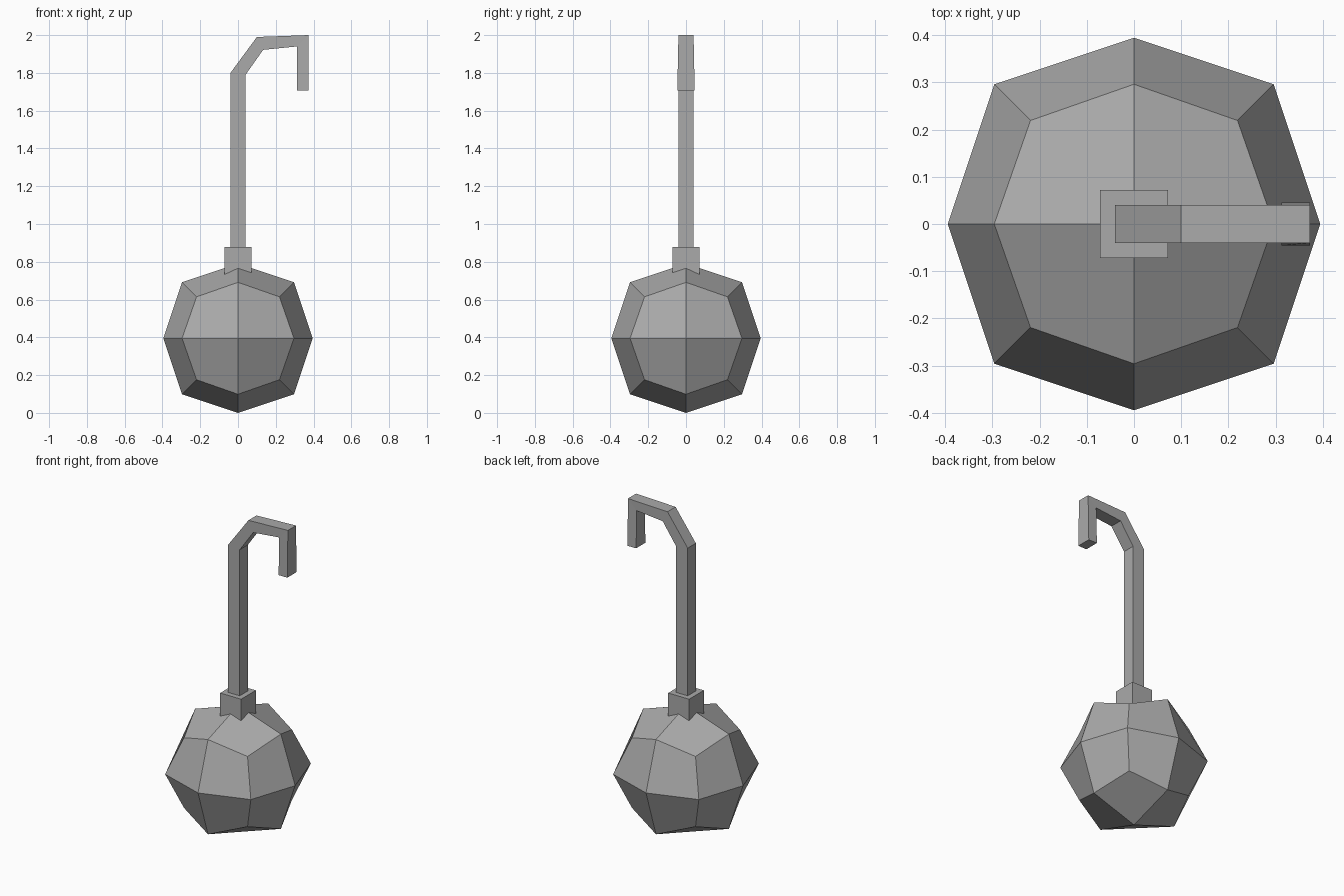
import bpy
import bmesh
from mathutils import Matrix, Vector

cube = bpy.data.objects.get("Cube")
if cube:
    bpy.data.objects.remove(cube, do_unlink=True)

metal = bpy.data.materials.new("grey_metal")
metal.use_nodes = True
GREY = (0.4, 0.4, 0.4, 1)
metal.diffuse_color = GREY
metal.node_tree.nodes["Principled BSDF"].inputs["Base Color"].default_value = GREY


def add_object(name, bm, location=(0, 0, 0)):
    bmesh.ops.recalc_face_normals(bm, faces=bm.faces)
    mesh = bpy.data.meshes.new(name)
    bm.to_mesh(mesh)
    bm.free()
    mesh.materials.append(metal)
    obj = bpy.data.objects.new(name, mesh)
    obj.location = location
    bpy.context.collection.objects.link(obj)
    return obj


# Faceted ball: a cube split once, edge and corner points drawn inwards
R = 0.395
bm = bmesh.new()
bmesh.ops.create_cube(bm, size=2 * R)
bmesh.ops.subdivide_edges(bm, edges=bm.edges[:], cuts=1, use_grid_fill=True)
pull = {1: 1.0, 2: 0.75, 3: 5 / 9}
for v in bm.verts:
    v.co *= pull[sum(abs(c) > 0.01 for c in v.co)]
add_object("ball", bm, (0, 0, R))

# Square collar sunk into the top of the ball
bm = bmesh.new()
bmesh.ops.create_cube(bm, size=1, matrix=Matrix.Diagonal((0.145, 0.145, 0.2, 1)))
add_object("collar", bm, (0, 0, 0.777))

# Bent handle: square sections as (outer xz, inner xz, half width)
sections = [
    ((-0.04, 0.80), (0.04, 0.80), 0.04),
    ((-0.04, 1.80), (0.04, 1.79), 0.04),
    ((0.10, 1.99), (0.133, 1.922), 0.04),
    ((0.373, 2.0), (0.313, 1.94), 0.04),
    ((0.373, 1.707), (0.313, 1.707), 0.046),
]
bm = bmesh.new()
rings = []
for outer, inner, w in sections:
    corners = [(outer, -w), (inner, -w), (inner, w), (outer, w)]
    rings.append([bm.verts.new(Vector((p[0], y, p[1]))) for p, y in corners])
for a, b in zip(rings, rings[1:]):
    for i in range(4):
        j = (i + 1) % 4
        bm.faces.new((a[i], a[j], b[j], b[i]))
bm.faces.new(rings[0])
bm.faces.new(rings[-1])
add_object("hooked_handle", bm)
